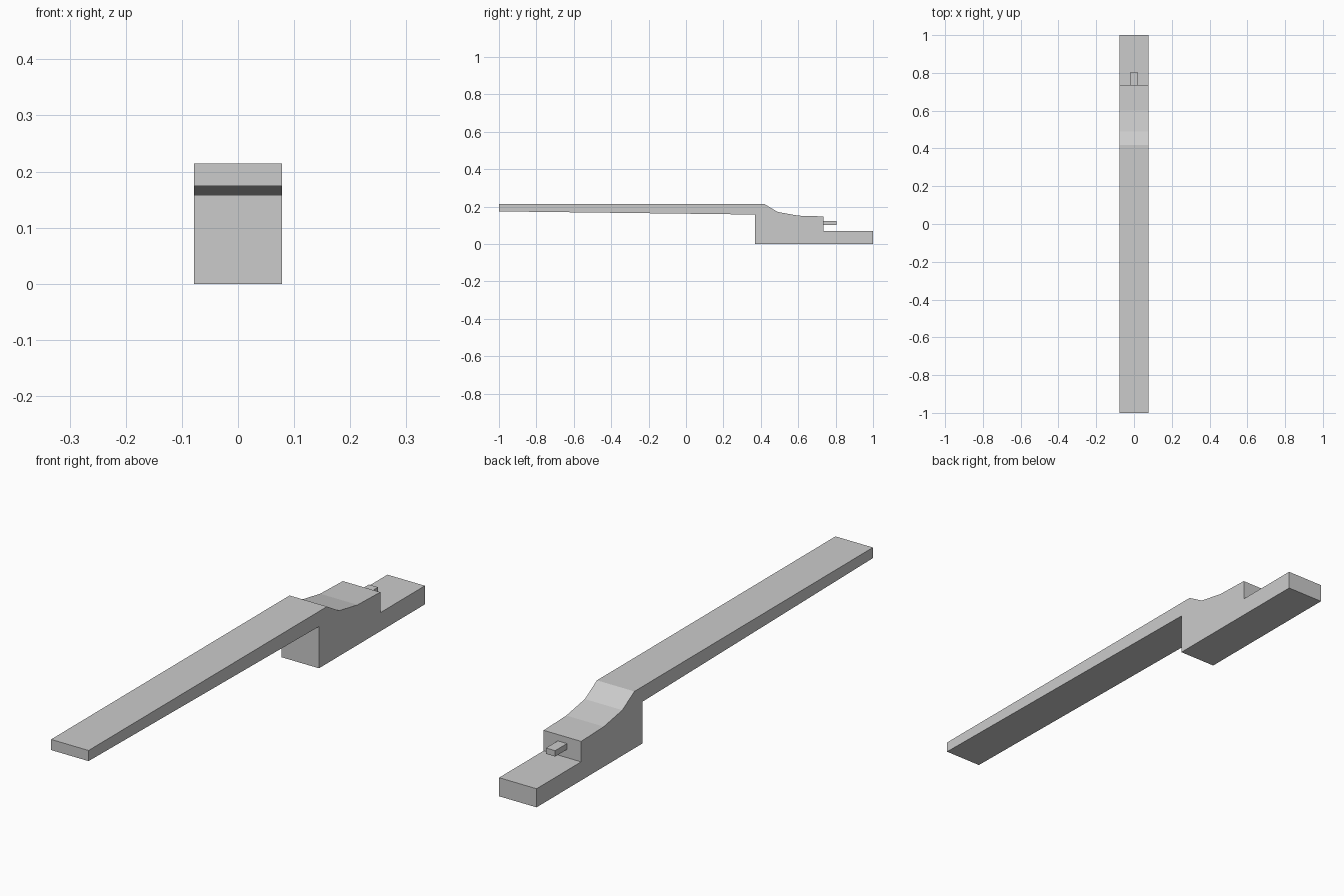
import bpy, bmesh

if "Cube" in bpy.data.objects:
    bpy.data.objects.remove(bpy.data.objects["Cube"])


def extrude_profile(name, points, x0, x1):
    """Extrude a closed (y, z) outline along x."""
    bm = bmesh.new()
    face = bm.faces.new([bm.verts.new((x0, y, z)) for y, z in points])
    out = bmesh.ops.extrude_face_region(bm, geom=[face])
    moved = [g for g in out["geom"] if isinstance(g, bmesh.types.BMVert)]
    bmesh.ops.translate(bm, verts=moved, vec=(x1 - x0, 0, 0))
    bmesh.ops.recalc_face_normals(bm, faces=bm.faces)
    mesh = bpy.data.meshes.new(name)
    bm.to_mesh(mesh)
    bm.free()
    obj = bpy.data.objects.new(name, mesh)
    bpy.context.collection.objects.link(obj)
    return obj


# Long tapered arm, curved shoulder, block and low rear step
extrude_profile("arm_and_base", [
    (-1.0, 0.174), (-1.0, 0.214), (0.418, 0.214), (0.49, 0.171),
    (0.60, 0.151), (0.735, 0.147), (0.735, 0.07), (1.0, 0.07),
    (1.0, 0.0), (0.37, 0.0), (0.37, 0.157)], -0.078, 0.078)

# Small tab sticking out of the step wall
extrude_profile("rear_tab", [
    (0.735, 0.101), (0.805, 0.101), (0.805, 0.123), (0.735, 0.123)],
    -0.019, 0.019)
